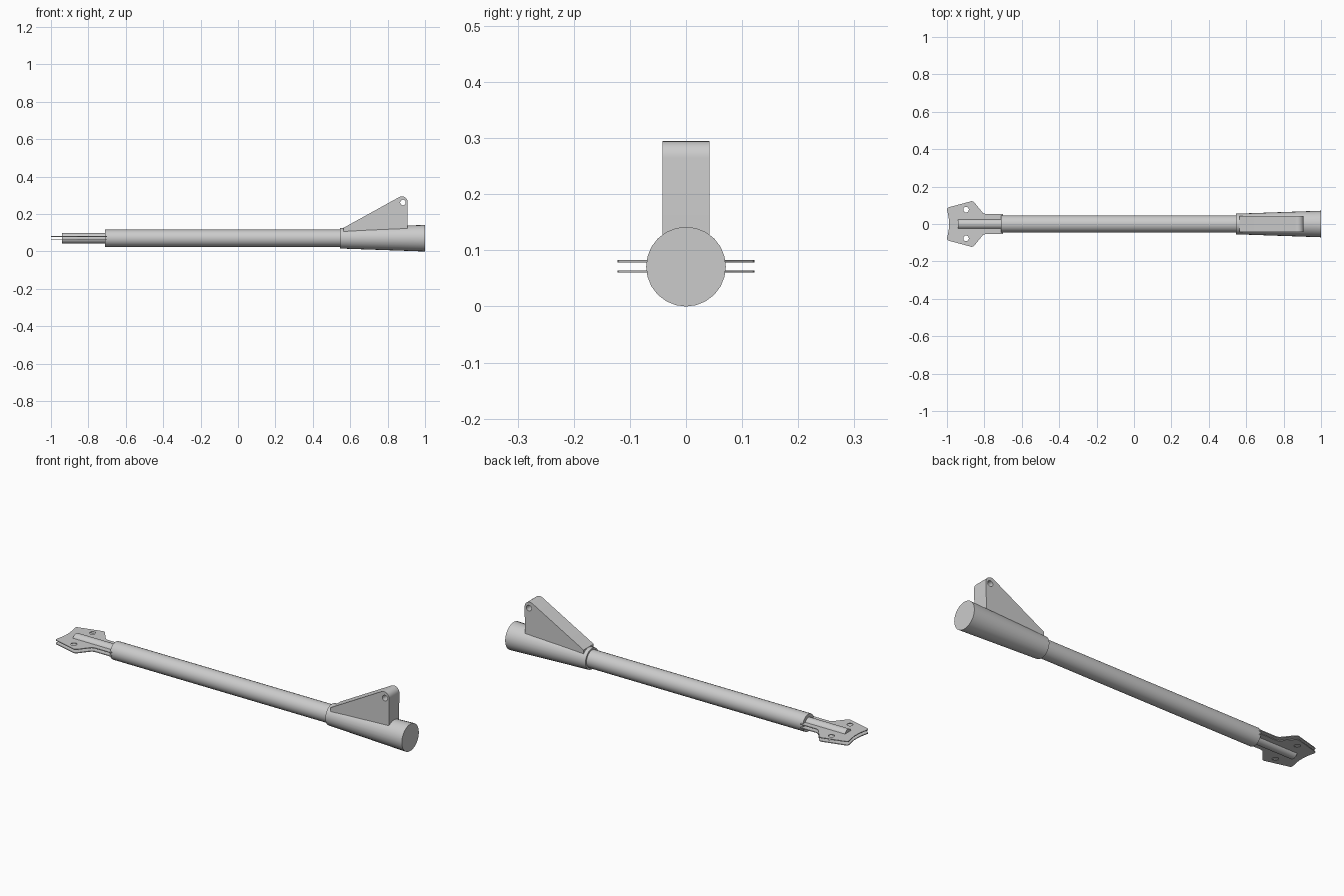
import bpy
from math import sin, cos, radians, pi
from mathutils import Matrix

if "Cube" in bpy.data.objects:
    bpy.data.objects.remove(bpy.data.objects["Cube"])

AXIS_Z = 0.071


def finish(obj, name):
    obj.name = name
    bpy.ops.object.select_all(action='DESELECT')
    obj.select_set(True)
    bpy.context.view_layer.objects.active = obj
    bpy.ops.object.shade_smooth_by_angle(angle=radians(30))


def rod(name, x0, x1, r0, r1):
    """Round bar along x, from radius r0 to r1."""
    bpy.ops.mesh.primitive_cone_add(
        vertices=24, radius1=r0, radius2=r1, depth=x1 - x0,
        location=((x0 + x1) / 2, 0, AXIS_Z), rotation=(0, pi / 2, 0))
    finish(bpy.context.object, name)


def circle(cx, cy, r, n=20):
    return [(cx + r * cos(2 * pi * i / n), cy + r * sin(2 * pi * i / n)) for i in range(n)]


def arc(cx, cy, r, a0, a1, n=8):
    return [(cx + r * cos(radians(a0 + (a1 - a0) * i / n)),
             cy + r * sin(radians(a0 + (a1 - a0) * i / n))) for i in range(n + 1)]


def flat_part(name, loops, thickness, matrix):
    """Extruded outline; further loops become holes."""
    curve = bpy.data.curves.new(name, 'CURVE')
    curve.dimensions = '2D'
    curve.fill_mode = 'BOTH'
    curve.extrude = thickness / 2
    for loop in loops:
        s = curve.splines.new('POLY')
        s.points.add(len(loop) - 1)
        for p, (u, v) in zip(s.points, loop):
            p.co = (u, v, 0, 1)
        s.use_cyclic_u = True
    obj = bpy.data.objects.new(name, curve)
    bpy.context.collection.objects.link(obj)
    obj.matrix_world = matrix
    bpy.ops.object.select_all(action='DESELECT')
    obj.select_set(True)
    bpy.context.view_layer.objects.active = obj
    bpy.ops.object.convert(target='MESH')
    finish(bpy.context.object, name)


# Main tube, flared end sleeve and thin tail rod
rod("main_tube", -0.71, 0.56, 0.046, 0.046)
rod("end_sleeve", 0.545, 1.0, 0.055, 0.071)
rod("tail_rod", -0.94, -0.70, 0.028, 0.028)

# Wedge bracket with a rounded, drilled tip
outline = [(0.565, 0.09), (0.905, 0.09)] + arc(0.877, 0.265, 0.03, 0, 118.8) + [(0.565, 0.127)]
flat_part("wedge_bracket", [outline, circle(0.882, 0.262, 0.015)], 0.084,
          Matrix.Rotation(pi / 2, 4, 'X'))

# Pair of tail gusset plates with concave end and two bolt holes
half = [(-0.70, 0.054), (-0.795, 0.054), (-0.808, 0.059), (-0.855, 0.117),
        (-0.861, 0.121), (-0.869, 0.122), (-0.992, 0.089), (-0.998, 0.085), (-1.0, 0.078),
        (-0.993, 0.045), (-0.989, 0.02)]
plate = half + [(x, -y) for x, y in reversed(half)]
holes = [circle(-0.898, s * 0.077, 0.015) for s in (1, -1)]
for label, z in (("lower", 0.0625), ("upper", 0.0805)):
    flat_part(label + "_tail_plate", [plate] + holes, 0.004, Matrix.Translation((0, 0, z)))
